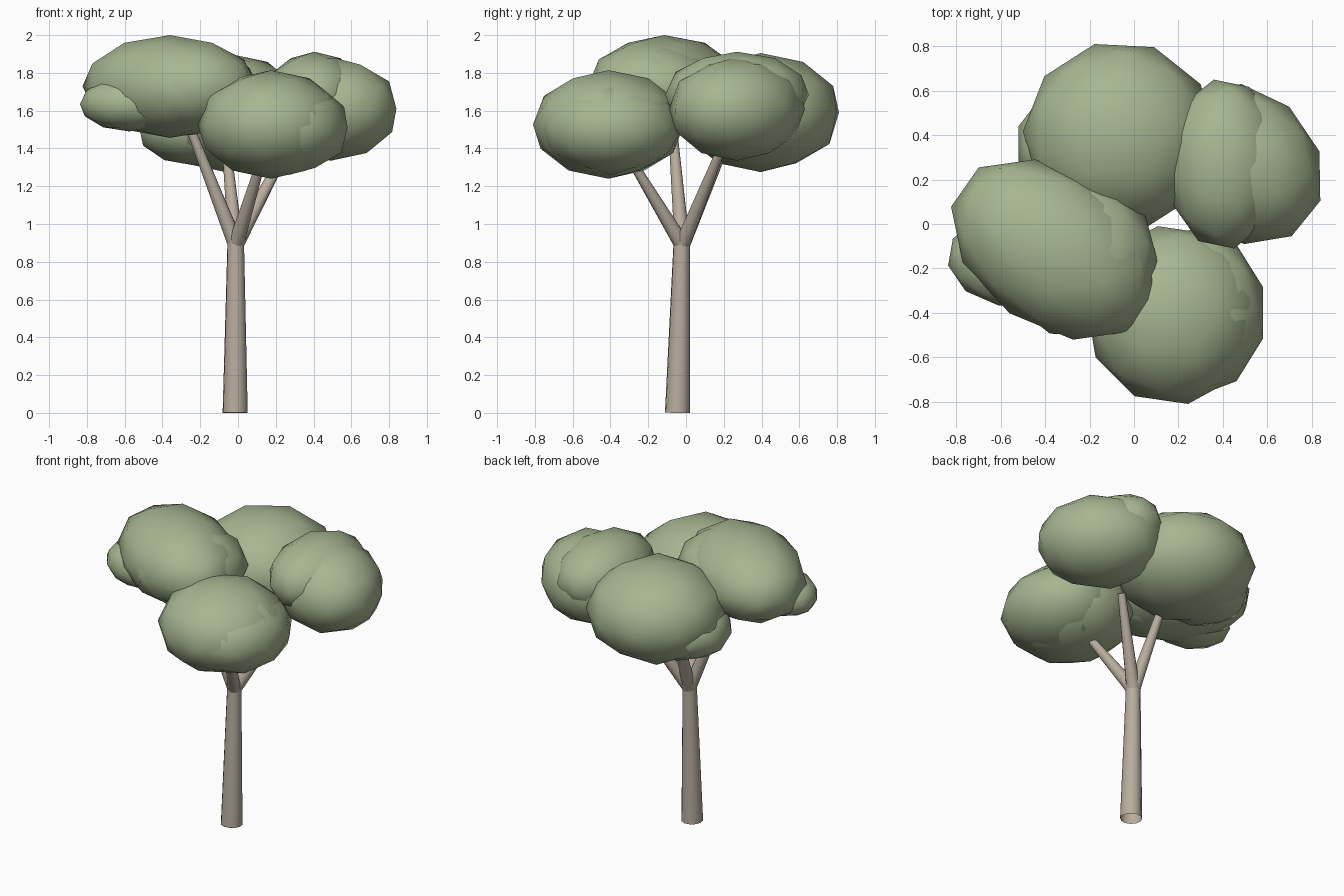
import bpy, bmesh
from math import radians
from mathutils import Matrix, Vector

if "Cube" in bpy.data.objects:
    bpy.data.objects.remove(bpy.data.objects["Cube"], do_unlink=True)


def material(name, color):
    mat = bpy.data.materials.new(name)
    mat.use_nodes = True
    mat.diffuse_color = color
    mat.node_tree.nodes["Principled BSDF"].inputs["Base Color"].default_value = color
    return mat


LEAF = material("sage leaf", (0.385, 0.47, 0.285, 1))
BARK = material("pale bark", (0.48, 0.42, 0.34, 1))


def finish(name, bm, mat, smooth_angle):
    mesh = bpy.data.meshes.new(name)
    bm.to_mesh(mesh)
    bm.free()
    mesh.materials.append(mat)
    obj = bpy.data.objects.new(name, mesh)
    bpy.context.collection.objects.link(obj)
    bpy.ops.object.select_all(action="DESELECT")
    obj.select_set(True)
    bpy.context.view_layer.objects.active = obj
    bpy.ops.object.shade_smooth_by_angle(angle=radians(smooth_angle))


def limb(name, start, end, r1, r2):
    """Tapered round limb between two points, open at its ends."""
    a, b = Vector(start), Vector(end)
    turn = (b - a).to_track_quat("Z", "Y").to_matrix().to_4x4()
    bm = bmesh.new()
    bmesh.ops.create_cone(bm, cap_ends=False, segments=12, radius1=r1, radius2=r2,
                          depth=(b - a).length,
                          matrix=Matrix.Translation((a + b) / 2) @ turn)
    finish(name, bm, BARK, 40)


def clump(name, center, half, yaw=0, spin=0):
    """Faceted leaf ball: facets spun, fitted to half sizes, turned about z."""
    bm = bmesh.new()
    bmesh.ops.create_icosphere(bm, subdivisions=2, radius=1,
                               matrix=Matrix.Rotation(radians(spin), 4, "Z"))
    for i in range(3):
        reach = max(abs(v.co[i]) for v in bm.verts)
        for v in bm.verts:
            v.co[i] *= half[i] / reach
    bm.transform(Matrix.Translation(center) @ Matrix.Rotation(radians(yaw), 4, "Z"))
    finish(name, bm, LEAF, 80)


# Trunk and its four branches
limb("trunk", (-0.015, -0.045, 0), (-0.012, -0.022, 0.91), 0.067, 0.044)
fork = (-0.012, -0.02, 0.89)
for name, tip in {
    "branch_right": (-0.25, -0.07, 1.5),
    "branch_back": (-0.06, 0.2, 1.4),
    "branch_front": (0.12, -0.28, 1.32),
    "branch_left": (0.25, 0.18, 1.38),
}.items():
    limb(name, fork, tip, 0.042, 0.024)

# Leaf clumps: main balls with smaller ones blended into them
clump("front_leaves", (0.175, -0.41, 1.527), (0.39, 0.4, 0.287), 0, 10)
clump("front_leaves_side", (0.27, -0.4, 1.51), (0.31, 0.38, 0.25), 0, 0)
clump("right_leaves", (-0.36, -0.115, 1.728), (0.49, 0.35, 0.272), -35, 0)
clump("right_leaves_inner", (-0.25, -0.16, 1.715), (0.36, 0.345, 0.245), 0, 15)
clump("right_leaves_low", (-0.575, -0.17, 1.635), (0.255, 0.2, 0.145), -10, 0)
clump("back_leaves", (-0.065, 0.395, 1.59), (0.435, 0.415, 0.315), 0, 15)
clump("back_leaves_low", (-0.23, 0.35, 1.5), (0.29, 0.29, 0.19), 0, 0)
clump("left_leaves", (0.49, 0.27, 1.61), (0.385, 0.33, 0.275), -45, 5)
clump("left_leaves_top", (0.405, 0.27, 1.685), (0.26, 0.38, 0.227), 0, 10)
